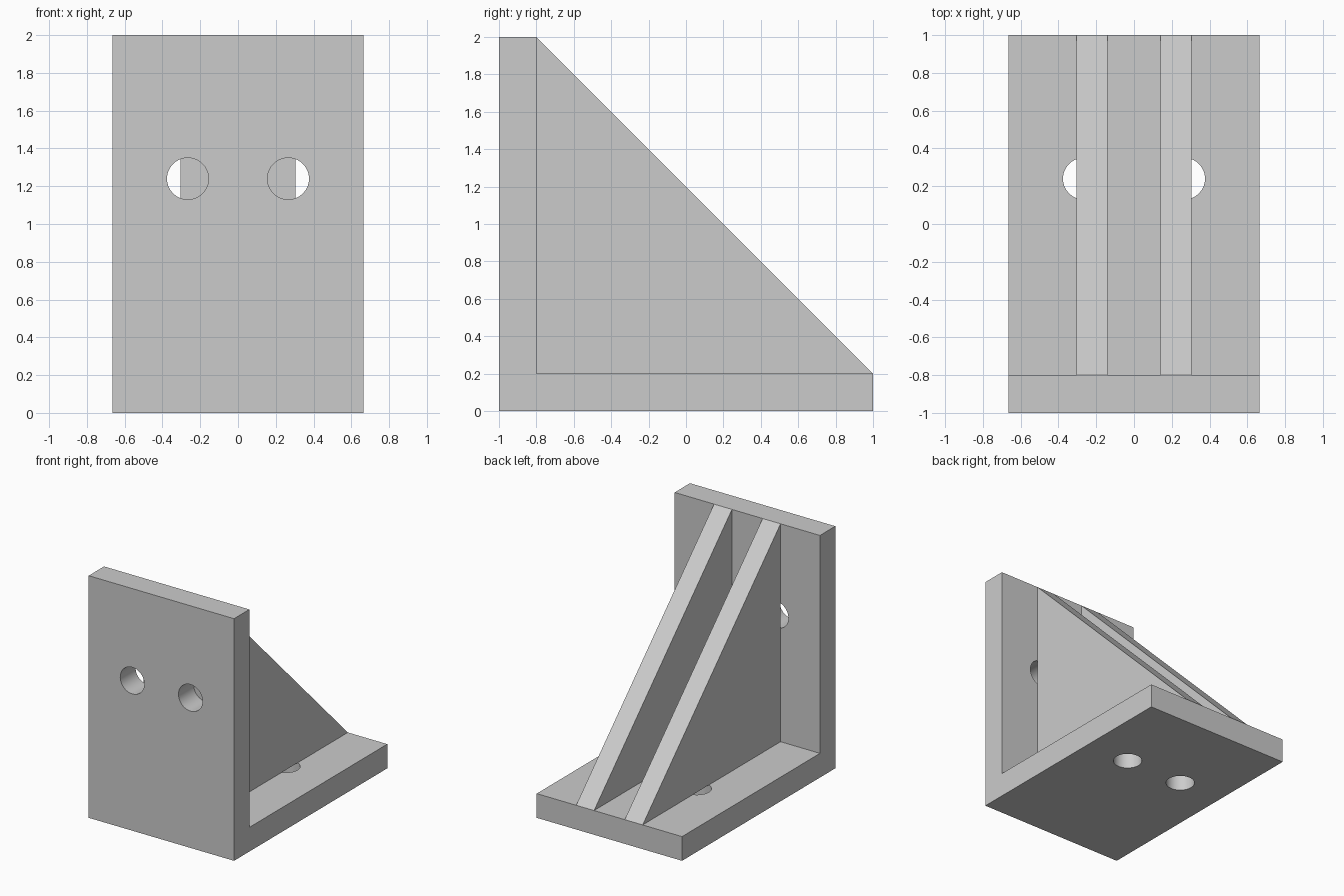
import bpy
import bmesh
from math import radians
from mathutils import Vector

cube = bpy.data.objects.get("Cube")
if cube:
    bpy.data.objects.remove(cube, do_unlink=True)

HALF_WIDTH = 0.664
THICK = 0.2
HOLE_X, HOLE_R = 0.266, 0.11
RIB_IN, RIB_OUT = 0.14, 0.304

grey = bpy.data.materials.new("plain grey")
grey.use_nodes = True
grey.diffuse_color = (0.6, 0.6, 0.6, 1)
grey.node_tree.nodes["Principled BSDF"].inputs["Base Color"].default_value = grey.diffuse_color


def extrude_profile(name, profile, x0, x1):
    """Extrude a (y, z) outline along x."""
    bm = bmesh.new()
    face = bm.faces.new([bm.verts.new((x0, y, z)) for y, z in profile])
    result = bmesh.ops.extrude_face_region(bm, geom=[face])
    verts = [g for g in result["geom"] if isinstance(g, bmesh.types.BMVert)]
    bmesh.ops.translate(bm, verts=verts, vec=Vector((x1 - x0, 0, 0)))
    bmesh.ops.recalc_face_normals(bm, faces=bm.faces)
    mesh = bpy.data.meshes.new(name)
    bm.to_mesh(mesh)
    bm.free()
    mesh.materials.append(grey)
    obj = bpy.data.objects.new(name, mesh)
    bpy.context.collection.objects.link(obj)
    return obj


def drill(target, location, tilt):
    """Cut a round hole through the target."""
    bpy.ops.mesh.primitive_cylinder_add(vertices=64, radius=HOLE_R, depth=3 * THICK,
                                        location=location, rotation=(tilt, 0, 0))
    cutter = bpy.context.object
    cutter.name = "hole_cutter"
    cutter.hide_render = True
    cutter.data.materials.append(grey)
    mod = target.modifiers.new("hole", 'BOOLEAN')
    mod.operation = 'DIFFERENCE'
    mod.solver = 'EXACT'
    mod.object = cutter
    bpy.ops.object.select_all(action='DESELECT')
    bpy.context.view_layer.objects.active = target
    target.select_set(True)
    bpy.ops.object.modifier_apply(modifier=mod.name)
    bpy.data.objects.remove(cutter, do_unlink=True)


# L-shaped upright and base plate
inner = -1 + THICK
bracket = extrude_profile(
    "angle_plate",
    [(-1, 0), (1, 0), (1, THICK), (inner, THICK), (inner, 2), (-1, 2)],
    -HALF_WIDTH, HALF_WIDTH)

# Bolt holes in both plates
for side in (-1, 1):
    drill(bracket, (side * HOLE_X, -1 + THICK / 2, 1.24), radians(90))
    drill(bracket, (side * HOLE_X, 0.24, THICK / 2), 0)
bpy.ops.object.shade_smooth_by_angle(angle=radians(30))

# Triangular stiffening ribs
for name, side in (("right_rib", -1), ("left_rib", 1)):
    extrude_profile(name, [(inner, THICK), (1, THICK), (inner, 2)],
                    side * RIB_IN, side * RIB_OUT)
